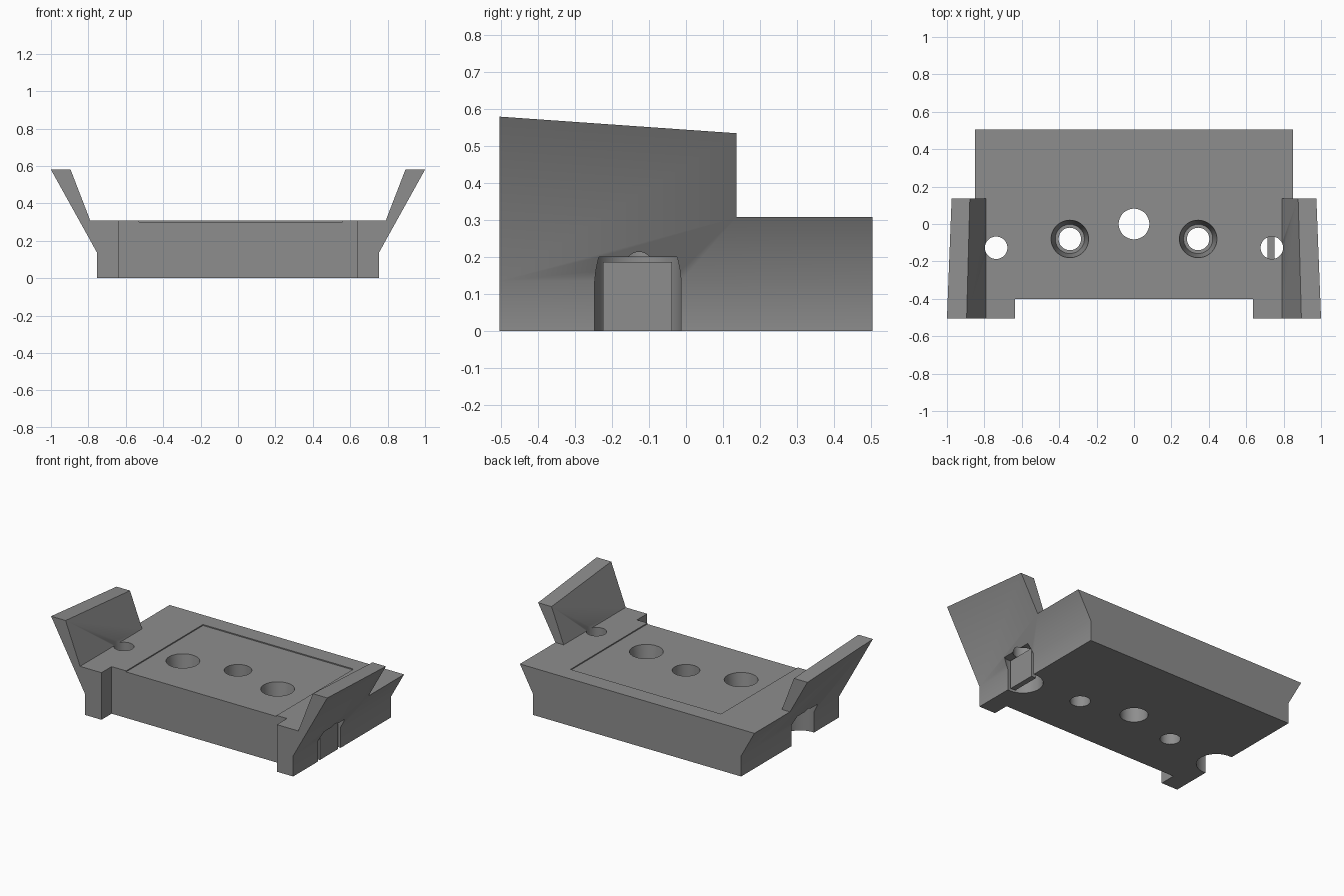
import bpy, bmesh, math

if "Cube" in bpy.data.objects:
    bpy.data.objects.remove(bpy.data.objects["Cube"])

grey = bpy.data.materials.new("plain_grey")
grey.diffuse_color = (0.27, 0.27, 0.27, 1)
grey.use_nodes = True
grey.node_tree.nodes["Principled BSDF"].inputs["Base Color"].default_value = grey.diffuse_color


def prism(name, points, start, end, axis):
    """Extrude a closed 2D outline along x or y."""
    bm = bmesh.new()
    place = {"y": lambda a, b, c: (a, c, b), "x": lambda a, b, c: (c, a, b)}[axis]
    face = bm.faces.new([bm.verts.new(place(a, b, start)) for a, b in points])
    ext = bmesh.ops.extrude_face_region(bm, geom=[face])
    shift = [v for v in ext["geom"] if isinstance(v, bmesh.types.BMVert)]
    bmesh.ops.translate(bm, verts=shift, vec=place(0, 0, end - start))
    bmesh.ops.recalc_face_normals(bm, faces=bm.faces)
    return finish(name, bm)


def finish(name, bm):
    mesh = bpy.data.meshes.new(name)
    bm.to_mesh(mesh)
    bm.free()
    mesh.materials.append(grey)
    obj = bpy.data.objects.new(name, mesh)
    bpy.context.collection.objects.link(obj)
    return obj


def box(name, x0, x1, y0, y1, z0, z1):
    return prism(name, [(x0, z0), (x1, z0), (x1, z1), (x0, z1)], y0, y1, "y")


def cylinder(name, x, y, z0, z1, r, r_top=None):
    bm = bmesh.new()
    bmesh.ops.create_cone(bm, cap_ends=True, segments=48, radius1=r,
                          radius2=r if r_top is None else r_top, depth=z1 - z0)
    bmesh.ops.translate(bm, verts=bm.verts, vec=(x, y, (z0 + z1) / 2))
    return finish(name, bm)


def cut(target, cutter):
    mod = target.modifiers.new("cut", "BOOLEAN")
    mod.operation, mod.solver, mod.object = "DIFFERENCE", "EXACT", cutter
    bpy.context.view_layer.objects.active = target
    bpy.ops.object.modifier_apply(modifier=mod.name)
    bpy.data.objects.remove(cutter, do_unlink=True)


# Cradle: mirrored cross-section with flared wings
half = [(0.753, 0), (0.753, 0.135), (1.0, 0.58), (0.895, 0.58), (0.79, 0.308)]
outline = half + [(-x, z) for x, z in reversed(half)]
cradle = prism("cradle_body", outline, -0.505, 0.505, "y")

# Wings stop short of the back and their top edge slopes down
cut(cradle, box("wing_trim", -1.2, 1.2, 0.137, 0.8, 0.308, 0.9))
slope = (0.58 - 0.535) / 0.642
cut(cradle, prism("wing_slope", [(-0.505, 0.58), (0.3, 0.58 - 0.805 * slope),
                                 (0.3, 0.9), (-0.7, 0.9), (-0.7, 0.58 + 0.195 * slope)],
                  -1.2, 1.2, "x"))

# Front notch and shallow top recess
cut(cradle, box("front_notch", -0.635, 0.635, -0.8, -0.4, -0.2, 0.8))
cut(cradle, box("top_recess", -0.53, 0.56, -0.6, 0.395, 0.301, 0.5))

# Centre hole and the two counterbored screw holes
cut(cradle, cylinder("centre_hole", 0, 0, -0.1, 0.5, 0.082))
for s in (-1, 1):
    cut(cradle, cylinder("screw_hole", s * 0.343, -0.08, -0.1, 0.5, 0.06))
    cut(cradle, cylinder("screw_counterbore", s * 0.343, -0.08, 0.14, 0.32, 0.078, 0.103))

# Side holes, widened below into round pockets that break through the sides
for s in (-1, 1):
    cut(cradle, cylinder("side_hole", s * 0.737, -0.127, -0.1, 0.9, 0.06))
    cut(cradle, cylinder("side_pocket", s * 0.737, -0.13, -0.1, 0.2, 0.118))

bpy.ops.object.select_all(action="DESELECT")
cradle.select_set(True)
bpy.context.view_layer.objects.active = cradle
bpy.ops.object.shade_smooth_by_angle(angle=math.radians(30))

# Thin plate standing in the right pocket
box("pocket_plate", 0.715, 0.75, -0.225, -0.038, 0, 0.187)
